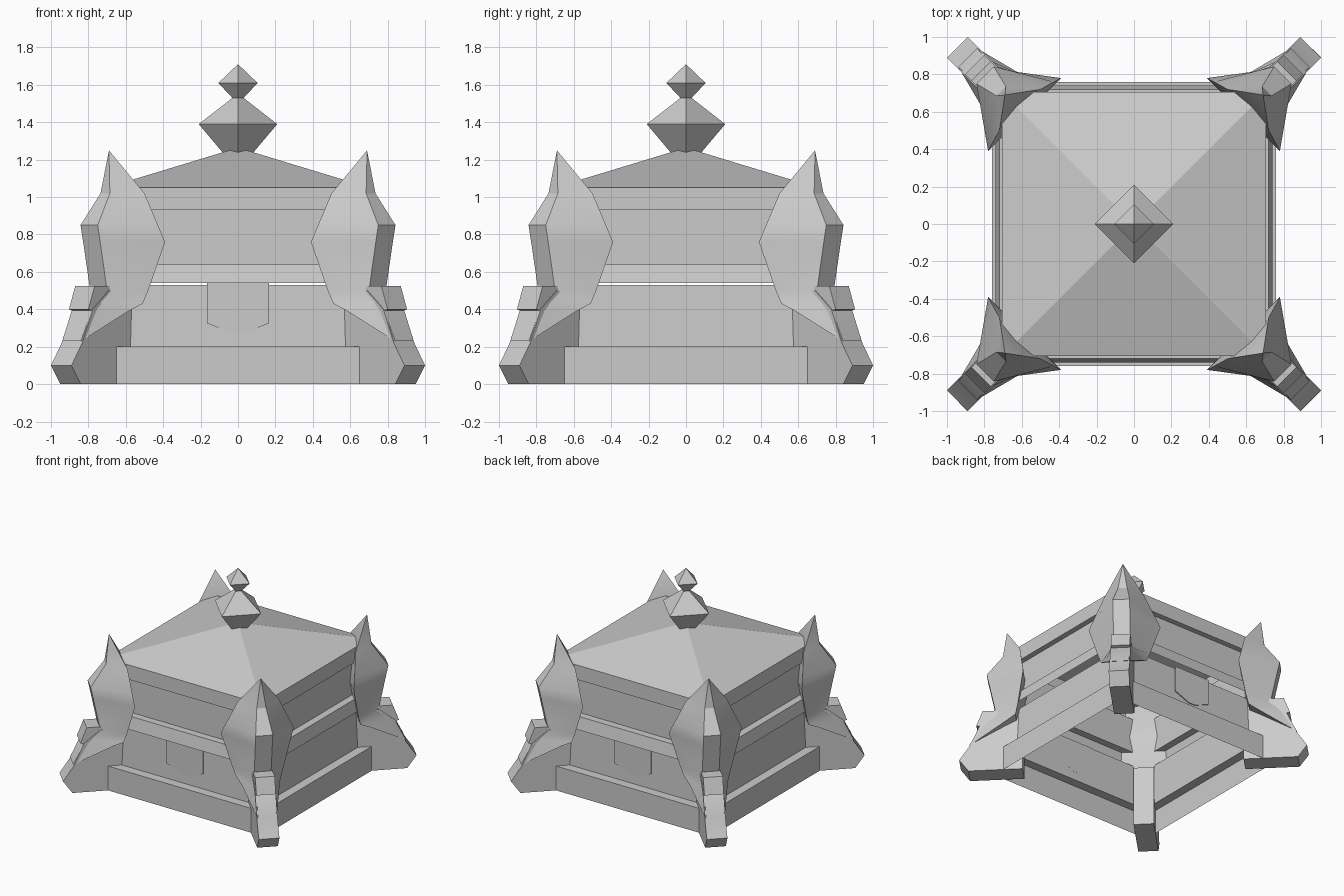
import bpy, bmesh, math

cube = bpy.data.objects.get("Cube")
if cube:
    bpy.data.objects.remove(cube, do_unlink=True)

GREY = (0.6, 0.6, 0.6, 1.0)
mat = bpy.data.materials.new("plain grey")
mat.use_nodes = True
mat.diffuse_color = GREY
mat.node_tree.nodes["Principled BSDF"].inputs["Base Color"].default_value = GREY


def loft(name, rings, cap_first=True, cap_last=True, mirror=False, smooth=None):
    """Skin a list of equal-length point rings into one object."""
    bm = bmesh.new()
    rows = [[bm.verts.new(p) for p in ring] for ring in rings]
    n = len(rows[0])
    for a, b in zip(rows, rows[1:]):
        for i in range(n):
            j = (i + 1) % n
            bm.faces.new((a[i], a[j], b[j], b[i]))
    if cap_first:
        bm.faces.new(rows[0][::-1])
    if cap_last:
        bm.faces.new(rows[-1])
    bmesh.ops.remove_doubles(bm, verts=bm.verts, dist=0.0005)
    bmesh.ops.recalc_face_normals(bm, faces=bm.faces)
    mesh = bpy.data.meshes.new(name)
    bm.to_mesh(mesh)
    bm.free()
    mesh.materials.append(mat)
    obj = bpy.data.objects.new(name, mesh)
    bpy.context.collection.objects.link(obj)
    if mirror:
        mod = obj.modifiers.new("four_corners", 'MIRROR')
        mod.use_axis = (True, True, False)
        mod.use_mirror_merge = False
    if smooth:
        bpy.ops.object.select_all(action='DESELECT')
        obj.select_set(True)
        bpy.context.view_layer.objects.active = obj
        bpy.ops.object.shade_smooth_by_angle(angle=math.radians(smooth))
    return obj


def square(h, z):
    return [(-h, -h, z), (h, -h, z), (h, h, z), (-h, h, z)]


def diamond(r, z):
    return [(r, 0, z), (0, r, z), (-r, 0, z), (0, -r, z)]


# Open shell of the lower box, with a stepped plinth
loft("box_body", [square(h, z) for h, z in
     ((0.76, 0), (0.76, 0.2), (0.685, 0.2), (0.675, 0.53))], False, False)

# Lid shell: rim, recessed wall, overhanging eave and shallow pyramid roof
loft("lid", [square(h, z) for h, z in
     ((0.74, 0.54), (0.72, 0.64), (0.66, 0.64), (0.66, 0.93),
      (0.705, 0.93), (0.705, 1.05), (0.03, 1.255))], False, True)

# Two stacked diamonds on the roof
loft("finial", [diamond(r, z) for r, z in
     ((0.075, 1.23), (0.21, 1.39), (0.03, 1.53), (0.105, 1.61), (0.0005, 1.71))])

# Pointed latch plates on front and back
latch = [(-0.165, 0.54), (-0.165, 0.325), (-0.03, 0.27),
         (0.03, 0.27), (0.165, 0.325), (0.165, 0.54)]
for side, s in (("front", -1), ("back", 1)):
    loft(side + "_latch", [[(x, s * y, z) for x, z in latch] for y in (0.682, 0.69)])

# Corner shields: (z, wing x, wing y, ridge x, ridge y), reflected over the diagonal
shield = [
    (1.25, 0.69, 0.69, 0.69, 0.69),
    (1.02, 0.50, 0.72, 0.685, 0.735),
    (0.85, 0.428, 0.76, 0.75, 0.842),
    (0.76, 0.39, 0.78, 0.737, 0.828),
    (0.50, 0.48, 0.76, 0.70, 0.79),
    (0.43, 0.51, 0.757, 0.755, 0.85),
    (0.39, 0.585, 0.79, 0.785, 0.88),
    (0.23, 0.838, 0.938, 0.84, 0.94),
]
loft("corner_shields", [[(wx, wy, z), (a, b, z), (b, a, z), (wy, wx, z)]
     for z, wx, wy, a, b in shield], mirror=True, smooth=25)


def diagonal_slab(name, profile, half, smooth=None):
    """Extrude a (distance, height) outline across the corner diagonal."""
    loft(name, [[(d + t, d - t, z) for d, z in profile] for t in (-half, half)],
         mirror=True, smooth=smooth)


# Corner feet
diagonal_slab("corner_feet", [
    (0.60, 0), (0.895, 0), (0.945, 0.10), (0.888, 0.22), (0.832, 0.40),
    (0.745, 0.50), (0.60, 0.50)], 0.055, smooth=40)

# Small hooked tabs above the feet
diagonal_slab("corner_tabs", [
    (0.72, 0.40), (0.80, 0.38), (0.852, 0.40), (0.818, 0.525),
    (0.72, 0.525)], 0.052)
